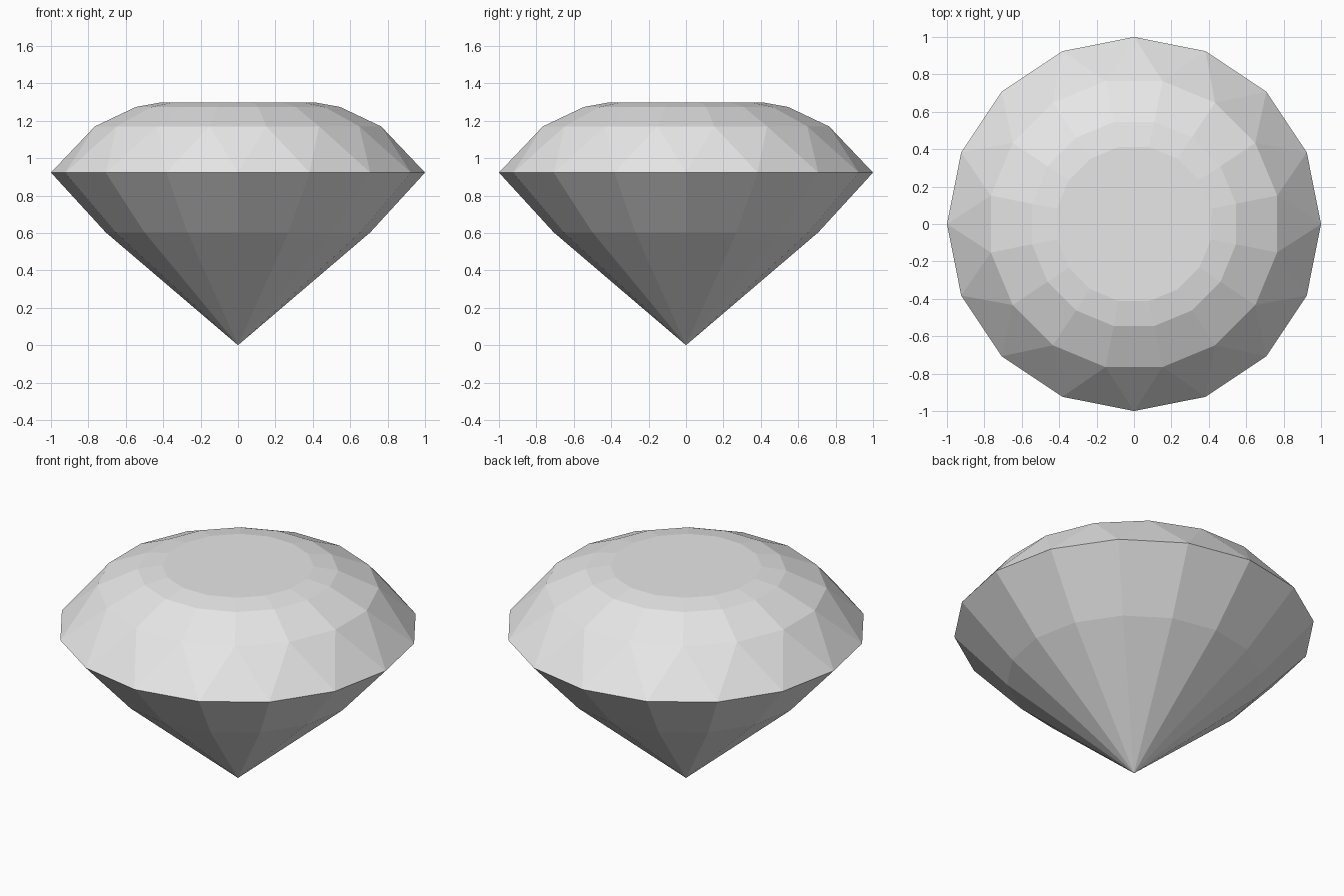
import bpy
import bmesh
from math import sin, cos, pi

cube = bpy.data.objects.get("Cube")
if cube:
    bpy.data.objects.remove(cube, do_unlink=True)

SIDES = 16

# One pale grey for the whole stone
grey = bpy.data.materials.new("pale_grey")
grey.use_nodes = True
colour = (0.8, 0.8, 0.8, 1)
grey.diffuse_color = colour
grey.node_tree.nodes["Principled BSDF"].inputs["Base Color"].default_value = colour

bm = bmesh.new()


def ring(radius, z, turn=0.0):
    """Ring of vertices, turned by a fraction of one side."""
    angles = [2 * pi * (i + turn) / SIDES for i in range(SIDES)]
    return [bm.verts.new((radius * cos(a), radius * sin(a), z)) for a in angles]


def quad_band(low, high):
    for i in range(SIDES):
        j = (i + 1) % SIDES
        bm.faces.new((low[i], low[j], high[j], high[i]))


culet = bm.verts.new((0, 0, 0))
pavilion = ring(0.707, 0.603)
girdle = ring(1.0, 0.923)
crown = ring(0.78, 1.17, 0.5)
bezel = ring(0.556, 1.274, 0.5)
table = ring(0.42, 1.298, 0.5)

# Lower cone and pavilion facets
for i in range(SIDES):
    bm.faces.new((culet, pavilion[(i + 1) % SIDES], pavilion[i]))
quad_band(pavilion, girdle)

# Alternating triangles above the girdle
for i in range(SIDES):
    j = (i + 1) % SIDES
    bm.faces.new((girdle[i], girdle[j], crown[i]))
    bm.faces.new((girdle[j], crown[j], crown[i]))

# Upper crown facets and flat table
quad_band(crown, bezel)
quad_band(bezel, table)
bm.faces.new(table)

bmesh.ops.recalc_face_normals(bm, faces=bm.faces)
mesh = bpy.data.meshes.new("cut_gem")
bm.to_mesh(mesh)
bm.free()
mesh.materials.append(grey)
gem = bpy.data.objects.new("cut_gem", mesh)
bpy.context.collection.objects.link(gem)
